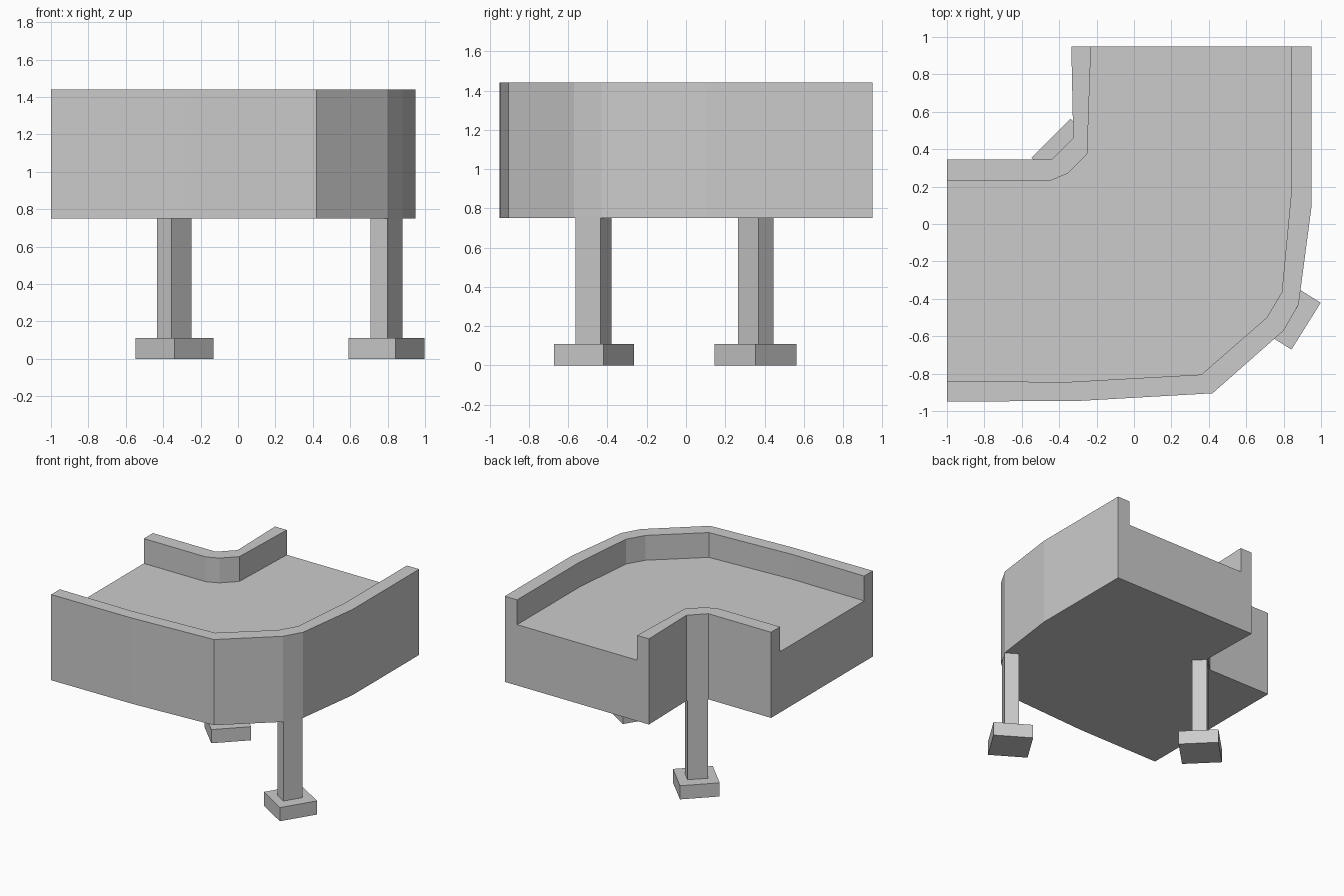
import bpy
import bmesh
from mathutils import Vector

cube = bpy.data.objects.get("Cube")
if cube:
    bpy.data.objects.remove(cube, do_unlink=True)

FOOT_TOP, BODY_BOTTOM, DECK, CURB_TOP = 0.11, 0.75, 1.24, 1.44

grey = bpy.data.materials.new("concrete grey")
grey.use_nodes = True
colour = (0.6, 0.6, 0.6, 1)
grey.diffuse_color = colour
grey.node_tree.nodes["Principled BSDF"].inputs["Base Color"].default_value = colour


def finish(name, bm):
    bmesh.ops.recalc_face_normals(bm, faces=bm.faces[:])
    mesh = bpy.data.meshes.new(name)
    bm.to_mesh(mesh)
    bm.free()
    mesh.materials.append(grey)
    obj = bpy.data.objects.new(name, mesh)
    bpy.context.collection.objects.link(obj)
    return obj


def raise_faces(bm, faces, height, keep=False):
    """Extrude faces straight up."""
    new = bmesh.ops.extrude_face_region(bm, geom=faces, use_keep_orig=keep)["geom"]
    verts = [g for g in new if isinstance(g, bmesh.types.BMVert)]
    bmesh.ops.translate(bm, verts=verts, vec=(0, 0, height))
    if not keep:
        bmesh.ops.delete(bm, geom=[f for f in faces if f.is_valid], context="FACES_ONLY")
    return [g for g in new if isinstance(g, bmesh.types.BMFace)]


# Curved road section: plan lines from one open end to the other
outer_wall = [(-1, -0.95), (-0.28, -0.945), (0.42, -0.905), (0.80, -0.57),
              (0.88, -0.43), (0.95, 0.10), (0.95, 0.95)]
outer_curb = [(-1, -0.84), (-0.36, -0.845), (0.36, -0.805), (0.71, -0.50),
              (0.79, -0.365), (0.84, 0.16), (0.84, 0.95)]
inner_curb = [(-1, 0.23), (-0.45, 0.23), (-0.355, 0.27), (-0.25, 0.375), (-0.23, 0.95)]
inner_wall = [(-1, 0.345), (-0.44, 0.345), (-0.325, 0.46), (-0.335, 0.95)]

bm = bmesh.new()
lines = [[bm.verts.new((x, y, BODY_BOTTOM)) for x, y in line]
         for line in (outer_wall, outer_curb, inner_curb, inner_wall)]
strips = [bm.faces.new(a + b[::-1]) for a, b in zip(lines, lines[1:])]
tops = raise_faces(bm, strips, DECK - BODY_BOTTOM, keep=True)


# The curb strips rise above the deck strip between them
def is_deck(face):
    return any((v.co.xy - Vector(outer_curb[0])).length < 0.001 for v in face.verts) and \
        any((v.co.xy - Vector(inner_curb[0])).length < 0.001 for v in face.verts)


curbs = [f for f in tops if abs(f.normal.z) > 0.9 and not is_deck(f)]
raise_faces(bm, curbs, CURB_TOP - DECK)
bmesh.ops.recalc_face_normals(bm, faces=bm.faces[:])
bmesh.ops.dissolve_limit(bm, angle_limit=0.004, verts=bm.verts[:], edges=bm.edges[:])
finish("road_section", bm)


def block(name, centre, direction, width, depth, bottom, top):
    """Box whose outward face points along direction."""
    out = Vector(direction).normalized()
    side = Vector((-out.y, out.x))
    bm = bmesh.new()
    corners = [Vector(centre) + out * depth / 2 * a + side * width / 2 * b
               for a, b in ((-1, -1), (1, -1), (1, 1), (-1, 1))]
    base = bm.faces.new([bm.verts.new((c.x, c.y, bottom)) for c in corners])
    raise_faces(bm, [base], top - bottom, keep=True)
    finish(name, bm)


# Supports: a post on a square footing, turned to face the bend
for label, post, foot, direction in (
        ("inner", (-0.341, 0.355), (-0.34, 0.354), (-1, 1)),
        ("outer", (0.793, -0.471), (0.795, -0.468), (0.85, -0.53))):
    block(label + "_post", post, direction, 0.15, 0.108, FOOT_TOP, BODY_BOTTOM)
    block(label + "_footing", foot, direction, 0.295, 0.295, 0, FOOT_TOP)
